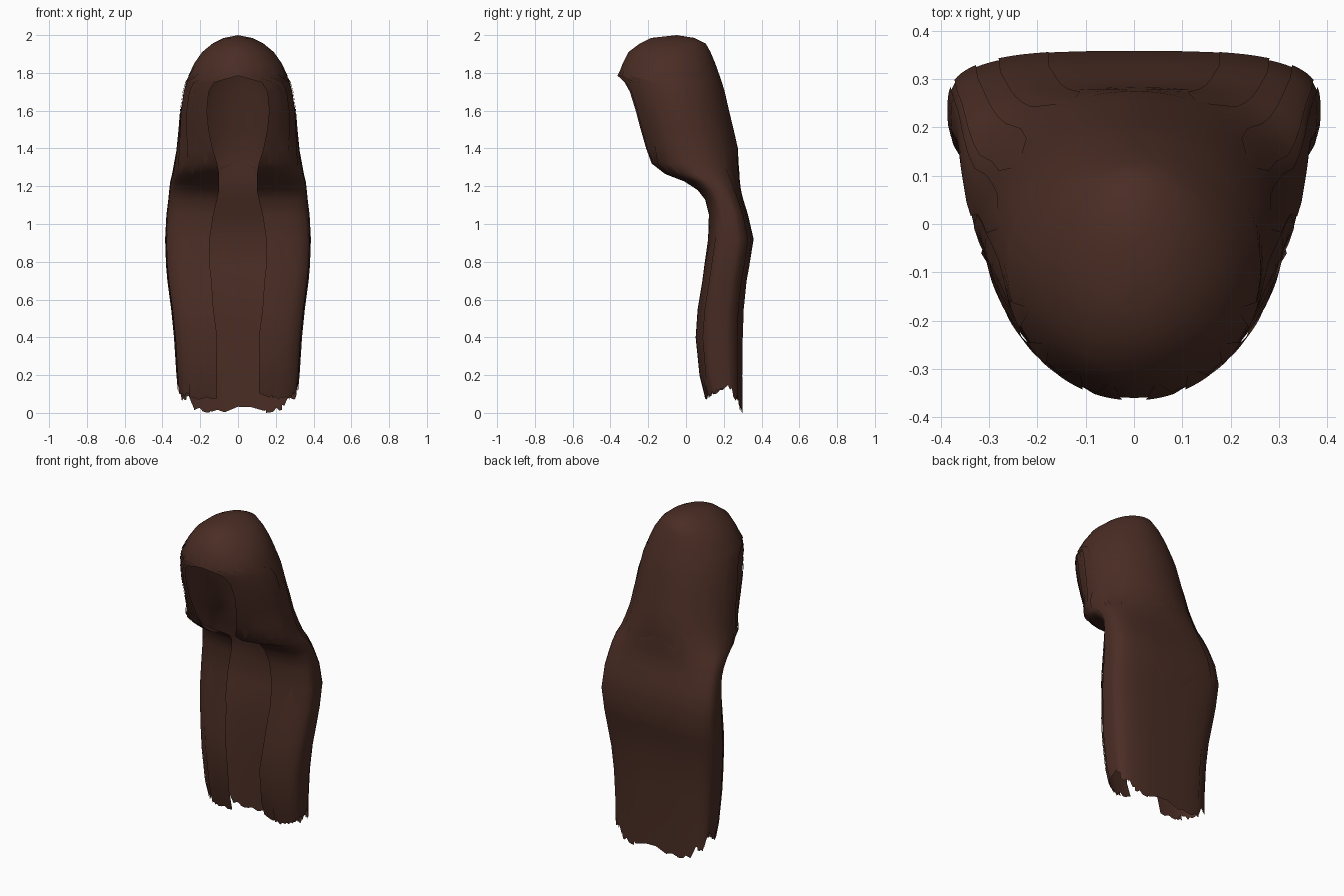
import bpy, bmesh, math, random

if "Cube" in bpy.data.objects:
    bpy.data.objects.remove(bpy.data.objects["Cube"])

random.seed(4)

hair = bpy.data.materials.new("dark brown hair")
hair.diffuse_color = (0.068, 0.026, 0.0175, 1)
hair.use_nodes = True
hair.node_tree.nodes["Principled BSDF"].inputs["Base Color"].default_value = hair.diffuse_color

# Cross-sections from hem to crown: z, half width, back y, front y, half gap at front
ROWS = [
    (0.08, .315, .297, .10, .11), (0.20, .322, .297, .07, .11),
    (0.40, .335, .300, .05, .11), (0.55, .350, .305, .06, .13),
    (0.70, .370, .320, .085, .14), (0.78, .377, .335, .095, .15),
    (0.92, .382, .355, .115, .15), (1.05, .375, .325, .12, .13),
    (1.13, .365, .300, .10, .11), (1.18, .360, .288, .06, .10),
    (1.225, .355, .282, -.01, .10), (1.265, .345, .280, -.115, .10),
    (1.32, .335, .278, -.19, .11), (1.40, .320, .275, -.235, .135),
    (1.50, .310, .252, -.275, .155), (1.60, .302, .228, -.31, .165),
    (1.70, .288, .205, -.34, .155), (1.75, .274, .190, -.355, .125),
    (1.785, .262, .178, -.36, 0), (1.85, .232, .155, -.335, 0),
    (1.91, .190, .130, -.305, 0), (1.955, .135, .105, -.245, 0),
    (1.985, .075, .045, -.185, 0),
]


def sample(z):
    """Interpolated cross-section at height z."""
    for a, b in zip(ROWS, ROWS[1:]):
        if z <= b[0]:
            t = max(0, (z - a[0]) / (b[0] - a[0]))
            return [p + (q - p) * t for p, q in zip(a[1:], b[1:])]
    return ROWS[-1][1:]


def point(z, s, off=0.0):
    """s = -1..1 runs from the left front edge round the back to the right one."""
    w, yb, yf, gap = sample(z)
    k = min(1, max(0, (z - 1.05) / 0.35))
    n = 3.2 - 1.2 * k                      # boxy drape, round head
    end = math.pi - math.asin((gap / w) ** (n / 2))
    t = abs(s) * end
    sx, cy = math.sin(t), math.cos(t)
    x = (w + off) * max(0, sx) ** (2 / n) * (1 if s >= 0 else -1)
    y = (yb + yf) / 2 + ((yb - yf) / 2 + off) * math.copysign(abs(cy) ** (2 / n), cy)
    return x, y


def hem(x, y):
    """Ragged hem: lowest at the back, highest at the sides."""
    if y > .22:
        z = max(0, .15 * (.29 - y) / .07)
        if abs(x) > .25:
            z = max(z, .06)
        return z + random.uniform(0.0, .035)
    return .08 + max(0, y - .12) * .7 + random.uniform(-.012, .03)


def sheet(name, zs, s0, s1, cols, off=0.0, ragged=True, crown=False, taper=False):
    bm = bmesh.new()
    grid = []
    for i, z in enumerate(zs):
        row = []
        k = 1.0                            # lock tips narrow to a point
        if taper and (i == len(zs) - 1 or (i == 0 and not ragged)):
            k = .15
        for j in range(cols + 1):
            s = (s0 + s1) / 2 + (s1 - s0) * (j / cols - .5) * k
            x, y = point(z, s, off * k)
            zz = hem(x, y) if (i == 0 and ragged) else z
            row.append(bm.verts.new((x, y, zz)))
        grid.append(row)
    for a, b in zip(grid, grid[1:]):
        for j in range(cols):
            bm.faces.new((a[j], a[j + 1], b[j + 1], b[j]))
    if crown:
        top = bm.verts.new((0, -.05, 2.0))
        for j in range(cols):
            bm.faces.new((grid[-1][j], grid[-1][j + 1], top))
    bmesh.ops.remove_doubles(bm, verts=bm.verts, dist=0.0005)
    me = bpy.data.meshes.new(name)
    bm.to_mesh(me)
    bm.free()
    me.materials.append(hair)
    for p in me.polygons:
        p.use_smooth = True
    ob = bpy.data.objects.new(name, me)
    bpy.context.collection.objects.link(ob)
    return ob


# Main hair shell: crown, open face, swept sides and long drape
levels = [r[0] for r in ROWS]
sheet("hair_shell", levels, -1, 1, 64, crown=True)

# Thin overlapping locks, mirrored: down the back and sides, then beside the face
for side, label in ((-1, "left"), (1, "right")):
    for k, (a, b, top) in enumerate([(.10, .22, 1.45), (.30, .42, 1.6),
                                     (.46, .58, 1.7), (.62, .72, 1.1),
                                     (.80, .92, 1.0)]):
        sheet(f"long_lock_{k}_{label}", [z for z in levels if z <= top],
              side * a, side * b, 5, off=.004, taper=True)
    for k, (a, b, low) in enumerate([(.58, .65, 1.3), (.69, .76, 1.24),
                                     (.80, .87, 1.24), (.90, .97, 1.3)]):
        sheet(f"face_lock_{k}_{label}", [z for z in levels if low < z < 1.9],
              side * a, side * b, 4, off=.005, ragged=False, taper=True)

# Upper back layer that ends in a small step
sheet("back_layer", [z for z in levels if .75 < z < 1.35], -.17, .17, 8,
      off=.003, ragged=False, taper=True)
